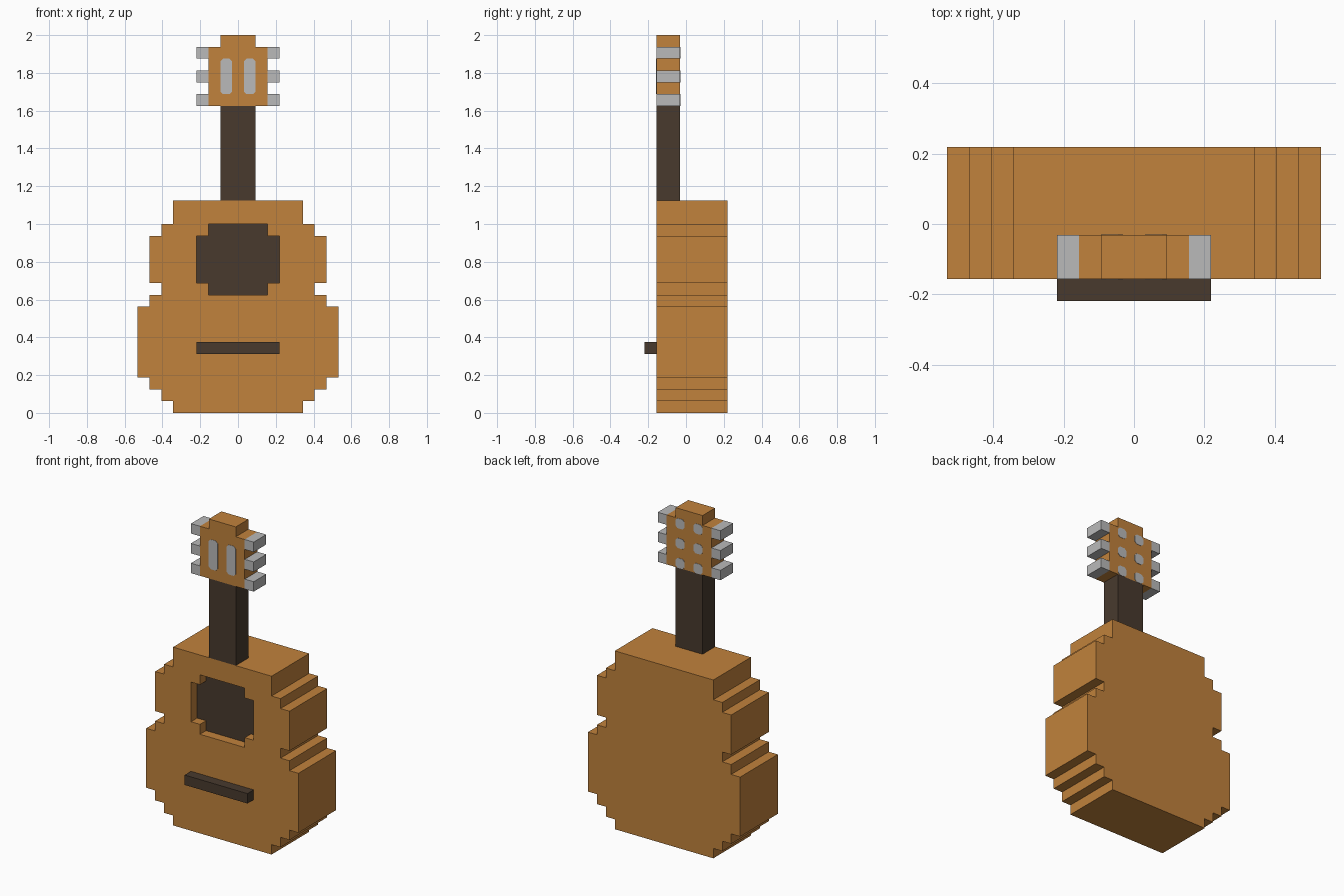
import bpy
import bmesh

U = 1 / 16  # one block

if "Cube" in bpy.data.objects:
    bpy.data.objects.remove(bpy.data.objects["Cube"], do_unlink=True)


def material(name, rgb):
    mat = bpy.data.materials.new(name)
    mat.use_nodes = True
    mat.diffuse_color = (*rgb, 1)
    mat.node_tree.nodes["Principled BSDF"].inputs["Base Color"].default_value = (*rgb, 1)
    return mat


wood = material("warm wood", (0.533, 0.223, 0.045))
dark = material("dark wood", (0.065, 0.042, 0.027))
metal = material("grey metal", (0.49, 0.49, 0.49))


def prism(name, outline, y0, y1, mat):
    """Extrude an x-z outline, in blocks, from y0 to y1."""
    bm = bmesh.new()
    face = bm.faces.new([bm.verts.new((x * U, y0 * U, z * U)) for x, z in outline])
    ext = bmesh.ops.extrude_face_region(bm, geom=[face])
    moved = [v for v in ext["geom"] if isinstance(v, bmesh.types.BMVert)]
    bmesh.ops.translate(bm, verts=moved, vec=(0, (y1 - y0) * U, 0))
    bmesh.ops.recalc_face_normals(bm, faces=bm.faces)
    mesh = bpy.data.meshes.new(name)
    bm.to_mesh(mesh)
    bm.free()
    mesh.materials.append(mat)
    obj = bpy.data.objects.new(name, mesh)
    bpy.context.collection.objects.link(obj)
    return obj


def stepped(z, rows):
    """Symmetric stair outline from (half width, row height) pairs."""
    side = []
    for half, height in rows:
        side += [(half, z), (half, z + height)]
        z += height
    return side + [(-x, h) for x, h in reversed(side)]


def box(name, x0, x1, y0, y1, z0, z1, mat):
    return prism(name, [(x0, z0), (x1, z0), (x1, z1), (x0, z1)], y0, y1, mat)


def plate(name, x, z0, z1, y, out):
    """Thin metal inlay with clipped corners."""
    h, c = 0.5, 0.22
    pts = [(x - h + c, z0), (x + h - c, z0), (x + h, z0 + c), (x + h, z1 - c),
           (x + h - c, z1), (x - h + c, z1), (x - h, z1 - c), (x - h, z0 + c)]
    prism(name, pts, y, y + out * 0.03, metal)


# Body with a sunken sound hole
body = prism("body", stepped(0, [(5.5, 1), (6.5, 1), (7.5, 1), (8.5, 6), (7.5, 1),
                                 (6.5, 1), (7.5, 4), (6.5, 1), (5.5, 2)]), -2.5, 3.5, wood)
hole = stepped(10, [(2.5, 1), (3.5, 4), (2.5, 1)])
cutter = prism("hole_cutter", hole, -3, -1.5, wood)
cutter.hide_render = True
cut = body.modifiers.new("sound hole", "BOOLEAN")
cut.operation = "DIFFERENCE"
cut.solver = "EXACT"
cut.object = cutter
bpy.context.view_layer.update()
graph = bpy.context.evaluated_depsgraph_get()
carved = bpy.data.meshes.new_from_object(body.evaluated_get(graph))
body.modifiers.clear()
body.data = carved
bpy.data.objects.remove(cutter, do_unlink=True)
prism("sound_hole_floor", hole, -1.53, -1.5, dark)

# Bridge, neck and head
box("bridge", -3.5, 3.5, -3.5, -2.5, 5, 6, dark)
box("neck", -1.5, 1.5, -2.5, -0.5, 18, 26, dark)
prism("head", stepped(26, [(2.5, 5), (1.5, 1)]), -2.5, -0.5, wood)

# Tuning pegs, front slots and rear inlays on both sides
for side, s in (("left", 1), ("right", -1)):
    plate(f"head_slot_{side}", s, 27, 30, -2.5, -1)
    for i, z in enumerate((26, 28, 30), 1):
        box(f"peg_{side}_{i}", s * 2.5, s * 3.5, -2.5, -0.5, z, z + 1, metal)
        plate(f"rear_inlay_{side}_{i}", s, z, z + 1, -0.5, 1)
